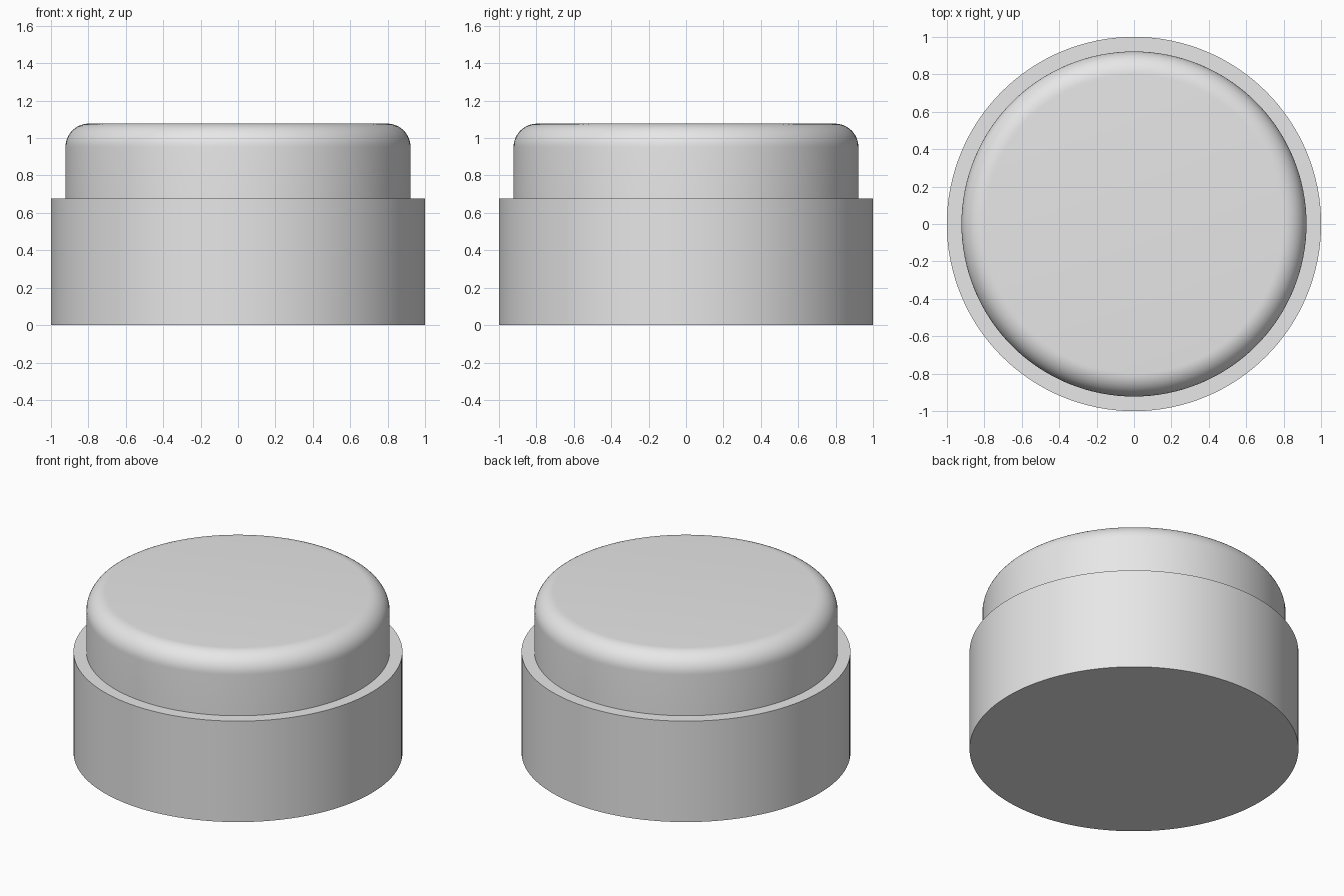
import bpy
import math

cube = bpy.data.objects.get("Cube")
if cube:
    bpy.data.objects.remove(cube, do_unlink=True)

grey = bpy.data.materials.new("light_grey")
grey.use_nodes = True
colour = (0.8, 0.8, 0.8, 1)
grey.diffuse_color = colour
grey.node_tree.nodes["Principled BSDF"].inputs["Base Color"].default_value = colour


def cylinder(name, radius, bottom, top, fillet=0):
    bpy.ops.mesh.primitive_cylinder_add(
        vertices=128, radius=radius, depth=top - bottom,
        location=(0, 0, (bottom + top) / 2))
    obj = bpy.context.object
    obj.name = name
    obj.data.materials.append(grey)
    if fillet:
        # Round only the upper rim
        weights = obj.data.attributes.new("bevel_weight_edge", "FLOAT", "EDGE")
        for edge in obj.data.edges:
            on_top = all(obj.data.vertices[v].co.z > 0 for v in edge.vertices)
            weights.data[edge.index].value = float(on_top)
        bevel = obj.modifiers.new("rounded_rim", "BEVEL")
        bevel.limit_method = "WEIGHT"
        bevel.width = fillet
        bevel.segments = 12
        bpy.ops.object.modifier_apply(modifier=bevel.name)
    bpy.ops.object.shade_smooth_by_angle(angle=math.radians(30))
    return obj


# Wide lower body
cylinder("base", 1.0, 0, 0.677)

# Narrower upper body with a rounded rim, seated in the base
cylinder("cap", 0.922, 0.6, 1.077, fillet=0.125)
